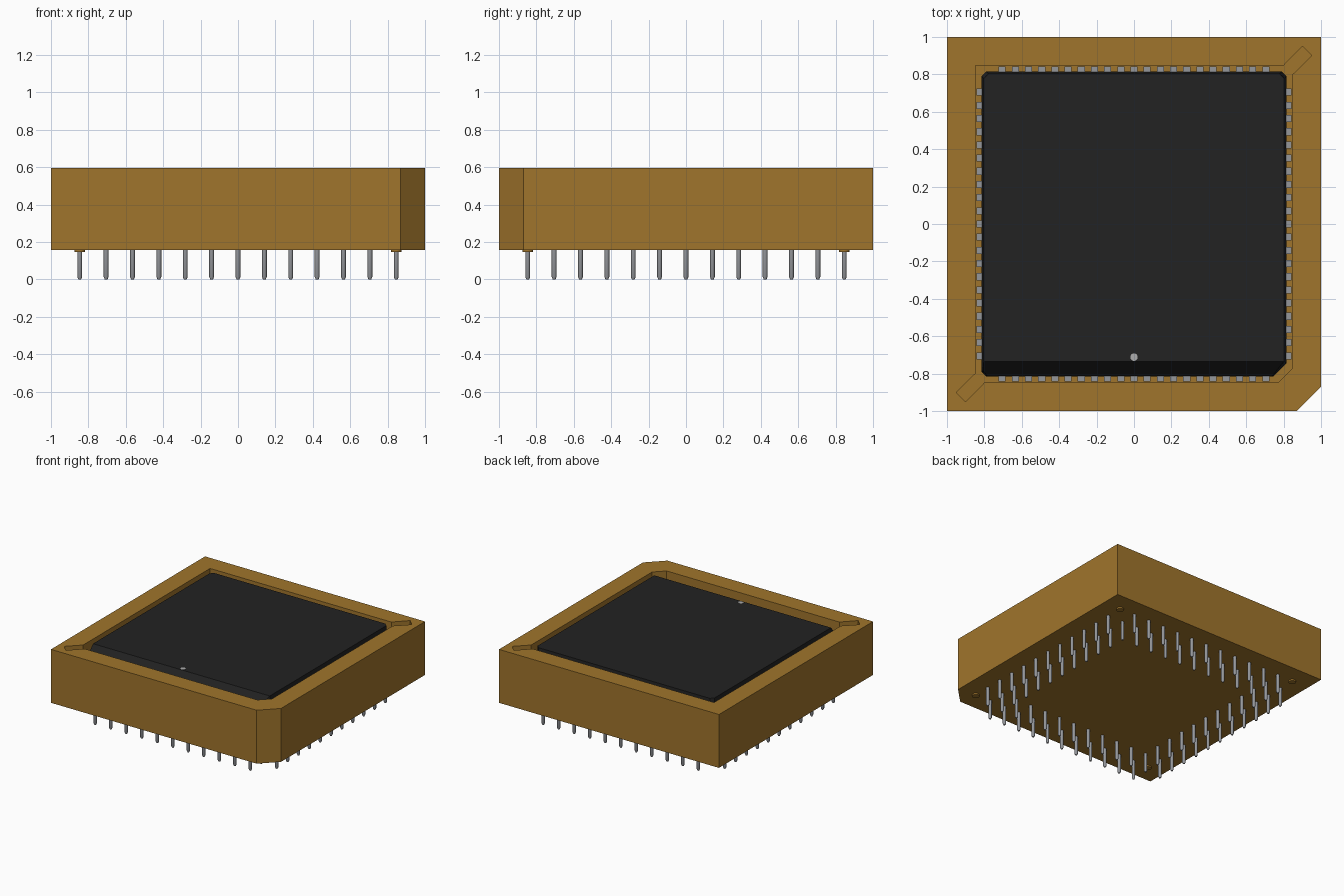
import bpy, bmesh

cube = bpy.data.objects.get("Cube")
if cube:
    bpy.data.objects.remove(cube, do_unlink=True)


def material(name, r, g, b):
    m = bpy.data.materials.new(name)
    m.use_nodes = True
    m.diffuse_color = (r, g, b, 1)
    m.node_tree.nodes["Principled BSDF"].inputs["Base Color"].default_value = (r, g, b, 1)
    return m


BROWN = material("brown plastic", 0.352, 0.178, 0.025)
BLACK = material("black epoxy", 0.016, 0.016, 0.016)
METAL = material("grey metal", 0.30, 0.31, 0.33)
LIGHT = material("light grey mark", 0.42, 0.42, 0.42)


def make_object(name, bm, mat):
    bmesh.ops.recalc_face_normals(bm, faces=bm.faces)
    mesh = bpy.data.meshes.new(name)
    bm.to_mesh(mesh)
    bm.free()
    mesh.materials.append(mat)
    obj = bpy.data.objects.new(name, mesh)
    bpy.context.collection.objects.link(obj)
    return obj


def loft(bm, rings):
    """Skin a stack of matching 3D rings and cap both ends."""
    loops = [[bm.verts.new(p) for p in ring] for ring in rings]
    n = len(loops[0])
    for a, b in zip(loops, loops[1:]):
        for i in range(n):
            j = (i + 1) % n
            bm.faces.new((a[i], a[j], b[j], b[i]))
    bm.faces.new(loops[0][::-1])
    bm.faces.new(loops[-1])


def at(points, z):
    return [(x, y, z) for x, y in points]


def prism(name, points, z0, z1, mat):
    bm = bmesh.new()
    loft(bm, [at(points, z0), at(points, z1)])
    return make_object(name, bm, mat)


def turned(bm, x, y, profile, sides):
    """Add a round part from (radius, height) steps."""
    from math import cos, sin, tau
    loft(bm, [[(x + r * cos(tau * i / sides), y + r * sin(tau * i / sides), z)
               for i in range(sides)] for r, z in profile])


def block(bm, x, y, sx, sy, z0, z1):
    pts = [(x - sx, y - sy), (x + sx, y - sy), (x + sx, y + sy), (x - sx, y + sy)]
    loft(bm, [at(pts, z0), at(pts, z1)])


BASE, TOP = 0.158, 0.597

# Socket housing with keyed corner, chip well and two diagonal extraction slots
body = prism("socket_body", [(-1, -1), (0.87, -1), (1, -0.87), (1, 1), (-1, 1)], BASE, TOP, BROWN)
W = 0.848
well = prism("well_cutter", [
    (-0.80, -W), (0.77, -W), (W, -0.77),
    (W, 0.80), (0.95, 0.90), (0.90, 0.95), (0.80, W),
    (-W, W), (-W, -0.80), (-0.95, -0.90), (-0.90, -0.95)], 0.30, 0.8, BROWN)
well.hide_render = True
well.hide_viewport = True
well.display_type = 'WIRE'
cut = body.modifiers.new("well", 'BOOLEAN')
cut.operation = 'DIFFERENCE'
cut.solver = 'EXACT'
cut.object = well


# Chip package with a tapered upper half and a sloped front edge
def outline(s, front, small=0.025, key=0.07):
    return [(-s + small, front), (s - key, front), (s, front + key), (s, s - small),
            (s - small, s), (-s + small, s), (-s, s - small), (-s, front + small)]


bm = bmesh.new()
loft(bm, [at(outline(0.79, -0.79), 0.34), at(outline(0.815, -0.815), 0.44),
          at(outline(0.803, -0.803), TOP - 0.002)])
cutaway = bmesh.ops.bisect_plane(bm, geom=bm.verts[:] + bm.edges[:] + bm.faces[:],
                                 plane_co=(0, -0.735, TOP - 0.002), plane_no=(0, -1.2, 0.9),
                                 clear_outer=True)
rim = [e for e in cutaway["geom_cut"] if isinstance(e, bmesh.types.BMEdge)]
bmesh.ops.holes_fill(bm, edges=rim, sides=0)
make_object("chip_package", bm, BLACK)

# Pin-one mark
bm = bmesh.new()
turned(bm, 0, -0.712, [(0.02, TOP - 0.006), (0.02, TOP)], 20)
make_object("pin_one_mark", bm, LIGHT)

# Contacts between chip and well wall, 21 on each side
PITCH = 0.0705
bm = bmesh.new()
for i in range(-10, 11):
    for side in (-1, 1):
        block(bm, i * PITCH, side * 0.825, 0.019, 0.018, 0.30, 0.46)
        block(bm, side * 0.825, i * PITCH, 0.018, 0.019, 0.30, 0.46)
make_object("contacts", bm, METAL)

# Two rings of solder pins; the outer ring has standoffs at its corners
GRID = 2 * PITCH
pins, feet = bmesh.new(), bmesh.new()
for i in range(-6, 7):
    for j in range(-6, 7):
        if max(abs(i), abs(j)) < 5:
            continue
        if abs(i) == abs(j) == 6:
            turned(feet, i * GRID, j * GRID, [(0.028, 0.146), (0.028, BASE + 0.005)], 20)
        else:
            turned(pins, i * GRID, j * GRID,
                   [(0.007, 0.003), (0.013, 0.016), (0.013, BASE + 0.005)], 12)
for bm, name, mat in ((pins, "solder_pins", METAL), (feet, "standoffs", BROWN)):
    obj = make_object(name, bm, mat)
    bpy.ops.object.select_all(action='DESELECT')
    obj.select_set(True)
    bpy.context.view_layer.objects.active = obj
    bpy.ops.object.shade_smooth_by_angle(angle=0.6)
    obj.location.z = 0 if name == "standoffs" else -0.003
